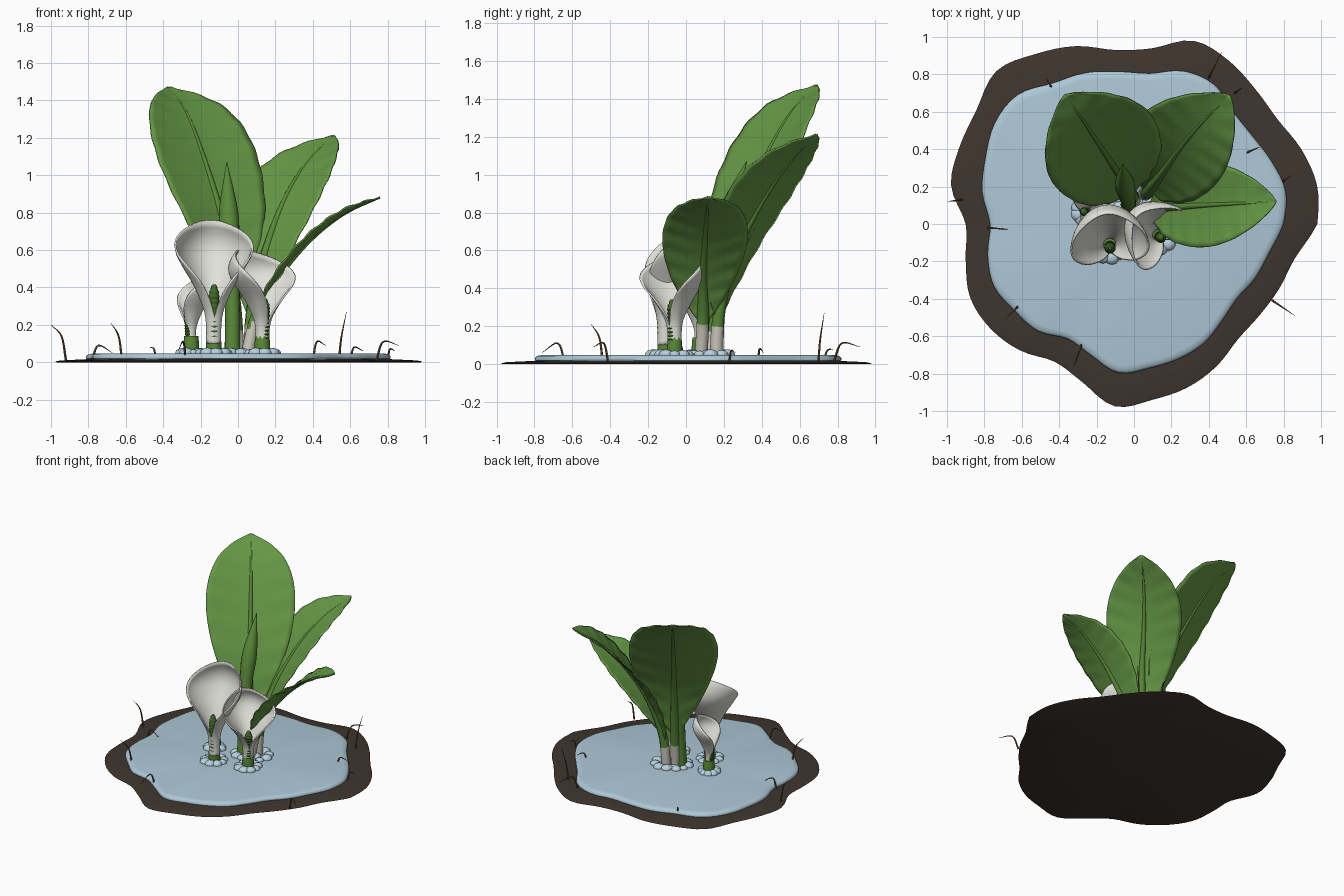
import bpy
import bmesh
import math
import random
from mathutils import Vector

random.seed(4)
if "Cube" in bpy.data.objects:
    bpy.data.objects.remove(bpy.data.objects["Cube"])


def material(name, r, g, b):
    m = bpy.data.materials.new(name)
    m.use_nodes = True
    m.diffuse_color = (r, g, b, 1)
    bsdf = m.node_tree.nodes["Principled BSDF"]
    bsdf.inputs["Base Color"].default_value = (r, g, b, 1)
    bsdf.inputs["Roughness"].default_value = 0.7
    return m


LEAF = material("leaf green", 0.13, 0.31, 0.06)
STALK = material("stalk green", 0.10, 0.25, 0.04)
SPADIX = material("dark green", 0.05, 0.14, 0.02)
PETAL = material("petal white", 0.75, 0.75, 0.70)
SHEATH = material("sheath pale", 0.58, 0.58, 0.50)
WATER = material("water blue", 0.42, 0.58, 0.68)
FOAM = material("foam blue", 0.48, 0.64, 0.74)
MUD = material("mud brown", 0.05, 0.036, 0.027)
TWIG = material("twig brown", 0.14, 0.08, 0.04)


def finish(name, bm, mats, angle=50, thickness=0):
    bmesh.ops.recalc_face_normals(bm, faces=bm.faces)
    mesh = bpy.data.meshes.new(name)
    bm.to_mesh(mesh)
    bm.free()
    for m in mats:
        mesh.materials.append(m)
    for p in mesh.polygons:
        p.use_smooth = True
    mesh.set_sharp_from_angle(angle=math.radians(angle))
    ob = bpy.data.objects.new(name, mesh)
    bpy.context.scene.collection.objects.link(ob)
    if thickness:
        mod = ob.modifiers.new("thickness", "SOLIDIFY")
        mod.thickness = thickness
        mod.offset = 0
    return ob


def loft(rows, closed=True, caps=False):
    """Skin a list of point rows."""
    bm = bmesh.new()
    vs = [[bm.verts.new(p) for p in row] for row in rows]
    n = len(rows[0])
    for a, b in zip(vs, vs[1:]):
        for i in range(n if closed else n - 1):
            j = (i + 1) % n
            bm.faces.new((a[i], a[j], b[j], b[i]))
    if caps:
        for row in (vs[0], vs[-1]):
            c = bm.verts.new(sum((v.co for v in row), Vector()) / n)
            for i in range(n):
                bm.faces.new((row[i], row[(i + 1) % n], c))
    return bm


def spline(keys, t):
    """Catmull-Rom through keys (numbers or vectors), t from 0 to 1."""
    f = min(max(t, 0), 1) * (len(keys) - 1)
    i = min(int(f), len(keys) - 2)
    f -= i
    b, c = keys[i], keys[i + 1]
    a = keys[i - 1] if i else b * 2 - c
    d = keys[i + 2] if i + 2 < len(keys) else c * 2 - b
    return (b * 2 + (c - a) * f + (a * 2 - b * 5 + c * 4 - d) * f ** 2
            + (b * 3 - a - c * 3 + d) * f ** 3) * 0.5


def tube(name, path, radii, mats, sides=10, steps=24, pale_below=0):
    keys = [Vector(p) for p in path]
    rows = []
    for k in range(steps + 1):
        t = k / steps
        tangent = spline(keys, t + 0.01) - spline(keys, t - 0.01)
        q = tangent.to_track_quat("Z", "Y")
        r = max(spline(radii, t), 0.0008)
        rows.append([spline(keys, t) + q @ Vector((r * math.cos(a), r * math.sin(a), 0))
                     for a in (math.tau * i / sides for i in range(sides))])
    bm = loft(rows, caps=True)
    if pale_below:
        for f in bm.faces:
            f.material_index = int(f.calc_center_median().z < pale_below)
    return finish(name, bm, mats)


def leaf(name, path, side, half_width, start, cup):
    keys = [Vector(p) for p in path]
    side = Vector(side).normalized()
    rows = []
    for k in range(41):
        s = k / 40
        t = start + (1 - start) * s
        tangent = (spline(keys, t + 0.01) - spline(keys, t - 0.01)).normalized()
        up = side.cross(tangent)
        up = up if up.z > 0 else -up
        w = half_width * max(math.sin(math.pi * s ** 1.15), 0.01) ** 0.75
        row = []
        for i in range(-8, 9):
            u = i / 8
            ripple = 0.004 * abs(u) * math.sin(55 * s - 5 * abs(u))
            row.append(spline(keys, t) + side * w * u
                       - tangent * 0.05 * u * u * (1 - s)
                       + up * (cup * abs(u) ** 1.5 * w / half_width + ripple))
        rows.append(row)
    finish(name + "_blade", loft(rows, closed=False), [LEAF], 80, 0.008)
    tube(name + "_stalk", path, [0.036, 0.032, 0.022, 0.014, 0.009, 0.003],
         [STALK, SHEATH], pale_below=0.2)


def flower(name, x, y, facing, height, width, lean):
    base = Vector((x, y, 0.1))
    out = Vector((math.cos(facing), math.sin(facing), 0))
    across = Vector((-out.y, out.x, 0))
    profile = [0.036, 0.036, 0.045, 0.075, 0.115, 0.165, 0.205, 0.205, 0.165]
    rows = []
    for k in range(19):
        row = []
        for i in range(48):
            u = math.tau * i / 48
            h = (0.2 + 0.8 * math.sin(u / 2)) * k / 18
            r = width * spline(profile, h)
            row.append(base + Vector((0, 0, h * height)) + across * r * math.sin(u)
                       + out * (r * math.cos(u) + lean * h * h * math.sin(u) ** 2))
        rows.append(row)
    finish(name + "_spathe", loft(rows), [PETAL], 80, 0.009)
    tube(name + "_stem", [(x, y, 0.04), (x, y, 0.09), (x, y, 0.14)],
         [0.042, 0.042, 0.038], [STALK], steps=6)
    # knobbly spike
    top = base + out * 0.02 + Vector((0, 0, height * 0.48))
    n = 24
    radii = [0.028 * width ** 0.5 * (1.1 if k % 2 else 0.92) * min(1, (1.02 - k / n) * 5) ** 0.5
             for k in range(n + 1)]
    tube(name + "_spadix", [base + out * 0.01, top], radii, [SPADIX], 12, 2 * n)


# ground and water
OUTER = [0.98, 1.0, 0.98, 0.95, 0.97, 1.01, 1.03, 0.945, 0.935, 1.0, 1.05, 1.1, 1.04, 1.02, 1.0,
         0.9, 0.92, 0.96, 0.95, 0.91, 0.85, 0.89, 0.98, 0.945, 0.92, 0.88, 0.83, 0.83, 0.85, 0.88]
INNER = [0.8, 0.83, 0.81, 0.79, 0.8, 0.86, 0.86, 0.81, 0.82, 0.85, 0.87, 0.93, 0.92, 0.87, 0.83,
         0.77, 0.8, 0.82, 0.79, 0.77, 0.71, 0.74, 0.8, 0.775, 0.76, 0.74, 0.7, 0.68, 0.71, 0.74]


def slab(name, outline, levels, mat, smooth):
    keys = outline + outline[:1]
    n = 120
    rows = []
    for scale, z in levels:
        row = []
        for i in range(n):
            a = math.tau * i / n
            r = spline(keys, i / n) * scale
            row.append(Vector((r * math.cos(a), r * math.sin(a), z)))
        rows.append(row)
    finish(name, loft(rows, caps=True), [mat], smooth)


slab("mud_bed", OUTER, [(0.99, 0), (1, 0.004), (0.97, 0.01), (0.8, 0.018)], MUD, 30)
slab("water_sheet", INNER, [(0.98, 0.012), (1, 0.02), (1, 0.032), (0.985, 0.043), (0.95, 0.048)],
     WATER, 60)

# leaves
leaf("tall_leaf", [(0, 0.13, 0.04), (-0.02, 0.17, 0.35), (-0.07, 0.25, 0.7),
                   (-0.17, 0.4, 1.05), (-0.27, 0.55, 1.32), (-0.37, 0.69, 1.47)],
     (0.83, 0.55, 0), 0.32, 0.2, 0.035)
leaf("middle_leaf", [(0.06, 0.16, 0.04), (0.08, 0.18, 0.3), (0.15, 0.27, 0.6),
                     (0.25, 0.41, 0.87), (0.37, 0.55, 1.07), (0.51, 0.69, 1.21)],
     (0.78, -0.63, 0), 0.27, 0.18, 0.04)
leaf("low_leaf", [(0.05, 0.08, 0.04), (0.1, 0.09, 0.25), (0.2, 0.09, 0.44),
                  (0.37, 0.1, 0.64), (0.56, 0.11, 0.79), (0.76, 0.12, 0.88)],
     (0, 1, 0), 0.225, 0.2, 0.03)
tube("rolled_leaf", [(-0.03, 0.1, 0.04), (-0.03, 0.12, 0.3), (-0.04, 0.16, 0.6),
                     (-0.05, 0.22, 0.8), (-0.06, 0.32, 1.07)],
     [0.042, 0.04, 0.046, 0.052, 0.002], [STALK], 16)

# flowers
flower("large_flower", -0.13, -0.11, math.radians(-84), 0.66, 1.0, 0.06)
flower("right_flower", 0.13, -0.06, math.radians(-42), 0.5, 0.92, 0.09)
flower("small_flower", -0.25, 0.07, math.radians(-165), 0.37, 0.55, 0.05)

# foam lumps round each stem
for i, (x, y, r) in enumerate([(-0.13, -0.11, 0.07), (0.13, -0.06, 0.07), (-0.25, 0.07, 0.05),
                               (0, 0.11, 0.08), (0.07, 0.13, 0.09)]):
    bm = bmesh.new()
    for k in range(9):
        a = math.tau * k / 9
        made = bmesh.ops.create_icosphere(bm, subdivisions=2, radius=random.uniform(0.028, 0.042))
        bmesh.ops.scale(bm, verts=made["verts"], vec=(1, 1, 0.7))
        bmesh.ops.translate(bm, verts=made["verts"],
                            vec=(x + r * math.cos(a), y + r * math.sin(a), 0.05))
    finish("foam_ring_%d" % (i + 1), bm, [FOAM])

# dry twigs on the bank: foot, tip, height of the bend
for i, (x, y, tx, ty, tz, bend) in enumerate([
        (-0.62, -0.44, -0.68, -0.5, 0.21, 0.14), (0.54, 0.7, 0.58, 0.73, 0.27, 0.13),
        (-0.92, 0.13, -1.0, 0.12, 0.2, 0.14), (0.74, -0.41, 0.86, -0.49, 0.09, 0.11),
        (-0.78, -0.02, -0.67, -0.03, 0.05, 0.09), (-0.28, -0.64, -0.32, -0.76, 0.06, 0.11),
        (0.4, 0.78, 0.47, 0.92, 0.09, 0.11), (-0.44, 0.73, -0.47, 0.78, 0.08, 0.07),
        (0.6, 0.38, 0.67, 0.41, 0.06, 0.08), (0.8, 0.23, 0.84, 0.26, 0.06, 0.07)]):
    middle = (x * 0.7 + tx * 0.3, y * 0.7 + ty * 0.3, bend)
    tube("twig_%d" % (i + 1), [(x, y, 0.01), middle, (tx, ty, tz)],
         [0.007, 0.005, 0.001], [TWIG], 5, 10)
